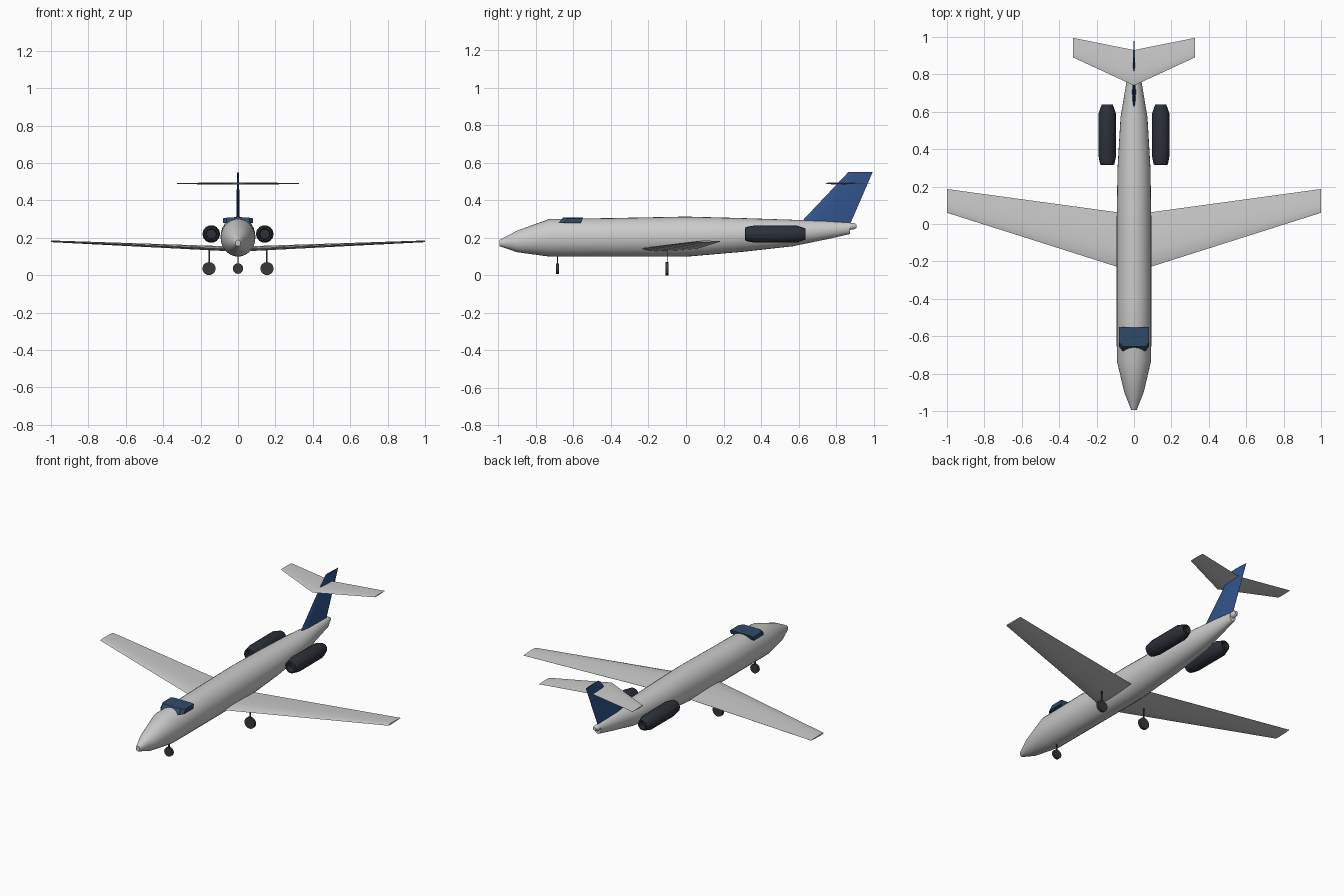
import bpy, bmesh, math

if "Cube" in bpy.data.objects:
    bpy.data.objects.remove(bpy.data.objects["Cube"])


def material(name, color):
    m = bpy.data.materials.new(name)
    m.diffuse_color = (*color, 1)
    m.use_nodes = True
    m.node_tree.nodes["Principled BSDF"].inputs["Base Color"].default_value = m.diffuse_color
    return m


BLUE = material("fin_blue", (0.03, 0.09, 0.27))
DARK = material("engine_dark", (0.025, 0.03, 0.04))
GLASS = material("glass", (0.03, 0.07, 0.14))
BLACK = material("tyre", (0.04, 0.04, 0.04))


def loft(name, rings, mat=None, mirror=False, caps=True, smooth=None):
    """Skin a list of equal-length point rings."""
    bm = bmesh.new()
    loops = [[bm.verts.new(p) for p in ring] for ring in rings]
    n = len(loops[0])
    for a, b in zip(loops, loops[1:]):
        for i in range(n):
            j = (i + 1) % n
            bm.faces.new((a[i], a[j], b[j], b[i]))
    if caps:
        bm.faces.new(loops[0])
        bm.faces.new(loops[-1])
    bmesh.ops.recalc_face_normals(bm, faces=bm.faces)
    mesh = bpy.data.meshes.new(name)
    bm.to_mesh(mesh)
    bm.free()
    obj = bpy.data.objects.new(name, mesh)
    bpy.context.collection.objects.link(obj)
    if mat:
        mesh.materials.append(mat)
    if smooth:
        bpy.ops.object.select_all(action='DESELECT')
        obj.select_set(True)
        bpy.context.view_layer.objects.active = obj
        bpy.ops.object.shade_smooth_by_angle(angle=math.radians(smooth))
    if mirror:
        obj.modifiers.new("mirror", 'MIRROR')
    return obj


def ellipse(y, rx, z0, z1, n=28, x=0):
    zc, rz = (z0 + z1) / 2, (z1 - z0) / 2
    return [(x + rx * math.cos(2 * math.pi * i / n), y,
             zc + rz * math.sin(2 * math.pi * i / n)) for i in range(n)]


def airfoil(x, y0, y1, z, t):
    c = y1 - y0
    pts = [(0, 0), (0.08, 0.3), (0.3, 0.5), (0.65, 0.32), (1, 0.02),
           (1, -0.02), (0.65, -0.32), (0.3, -0.5), (0.08, -0.3)]
    return [(x, y0 + c * u, z + t * v) for u, v in pts]


# Fuselage: y, half width, bottom, top
stations = [(-0.995, 0.014, 0.155, 0.188), (-0.9, 0.052, 0.123, 0.238),
            (-0.73, 0.092, 0.100, 0.300), (-0.4, 0.093, 0.099, 0.305),
            (0.0, 0.093, 0.099, 0.313), (0.3, 0.088, 0.125, 0.305),
            (0.57, 0.072, 0.155, 0.296), (0.75, 0.042, 0.192, 0.289),
            (0.875, 0.022, 0.220, 0.280)]
loft("fuselage", [ellipse(*s) for s in stations], smooth=40)
loft("tail_cone", [ellipse(0.85, 0.02, 0.24, 0.28, 14), ellipse(0.895, 0.018, 0.244, 0.28, 14),
                   ellipse(0.908, 0.01, 0.252, 0.272, 14)], smooth=40)

# Wings and tailplane
loft("wing", [airfoil(0.07, -0.235, 0.06, 0.142, 0.026),
              airfoil(1.0, 0.06, 0.187, 0.181, 0.009)], mirror=True, smooth=30)
loft("tailplane", [airfoil(0.0, 0.74, 0.93, 0.49, 0.012),
                   airfoil(0.325, 0.89, 0.995, 0.49, 0.006)], mirror=True, smooth=30)

# Fin: an airfoil turned upright
def fin_ring(y0, y1, z, t):
    return [(p[2], p[1], z) for p in airfoil(0, y0, y1, 0, t)]


loft("fin", [fin_ring(0.61, 0.878, 0.28, 0.02), fin_ring(0.865, 0.995, 0.55, 0.01)],
     BLUE, smooth=30)

# Engines with recessed intake
engine_profile = [(0.002, 0.35), (0.026, 0.35), (0.029, 0.315), (0.038, 0.318),
                  (0.047, 0.365), (0.047, 0.59), (0.030, 0.638), (0.024, 0.638),
                  (0.022, 0.61), (0.002, 0.61)]
loft("engine", [ellipse(y, r, 0.22 - r, 0.22 + r, 14, 0.143) for r, y in engine_profile],
     DARK, mirror=True, smooth=25)

# Windshield: wedge block emerging from the fuselage crown
def glass_ring(x, y0, z0, z1):
    return [(x, y0, z0), (x, y0 + 0.025, z1), (x, -0.55, z1), (x, -0.56, z0)]


loft("windshield", [glass_ring(-0.08, -0.655, 0.279, 0.304), glass_ring(-0.062, -0.68, 0.279, 0.307),
                    glass_ring(0.062, -0.68, 0.279, 0.307), glass_ring(0.08, -0.655, 0.279, 0.304)],
     GLASS)


# Landing gear: disc wheels facing forward, with thin struts
def gear(name, x, y, r, top, mirror):
    w = 0.008
    z0 = 0.035 - r if x == 0 else 0
    loft(name + "_wheel", [ellipse(y + s * w, r, z0, z0 + 2 * r, 20, x) for s in (-1, 1)],
         BLACK, mirror, smooth=30)
    loft(name + "_strut", [[(x + sx * 0.004, y + sy * 0.002, z)
                            for sx, sy in ((-1, -1), (1, -1), (1, 1), (-1, 1))]
                           for z in (0.05, top)], BLACK, mirror)


gear("main_gear", 0.155, -0.1, 0.035, 0.14, True)
gear("nose_gear", 0, -0.685, 0.028, 0.12, False)
